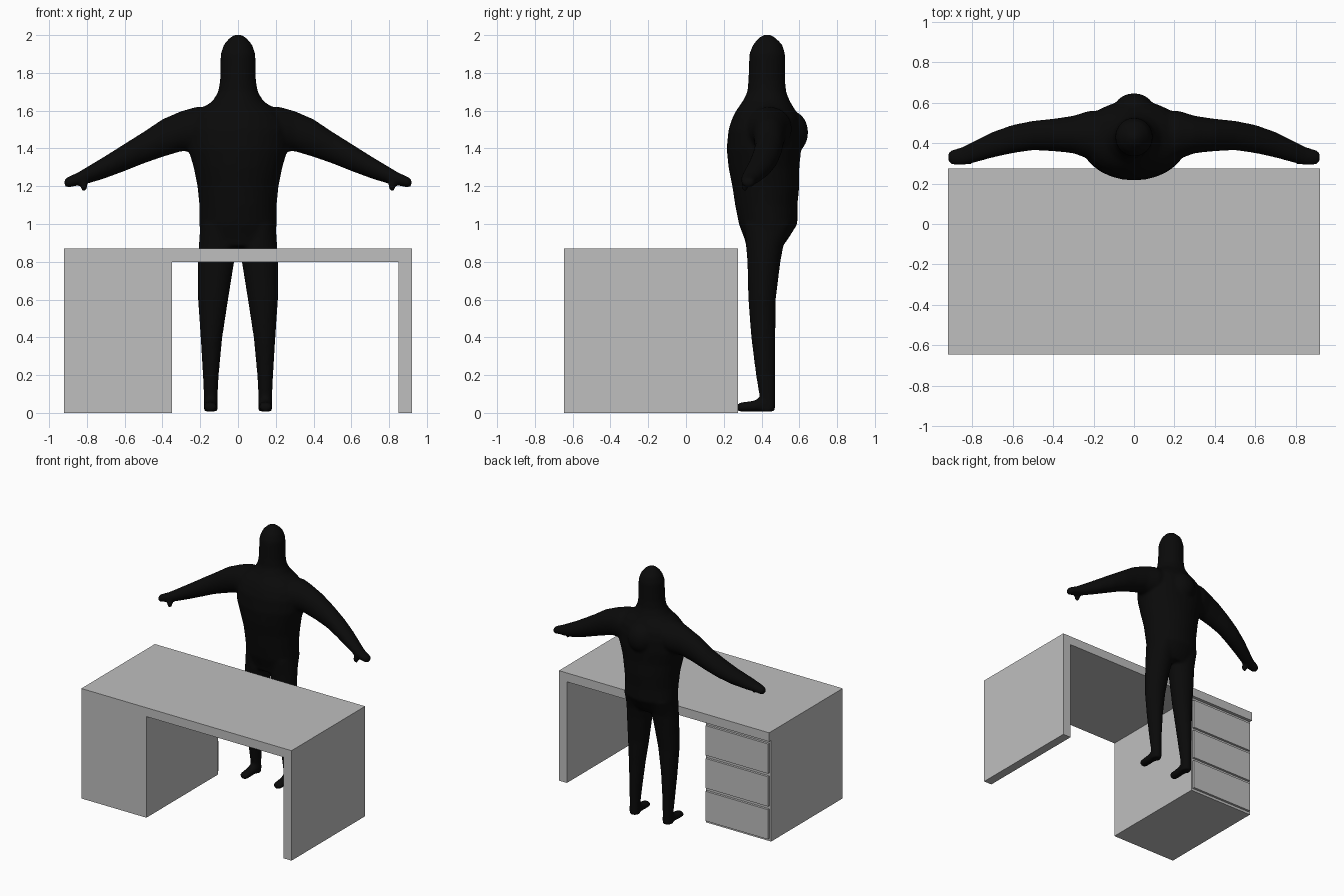
import bpy, bmesh, math
from mathutils import Vector

cube = bpy.data.objects.get("Cube")
if cube:
    bpy.data.objects.remove(cube, do_unlink=True)


def make_material(name, value):
    mat = bpy.data.materials.new(name)
    mat.use_nodes = True
    colour = (value, value, value, 1)
    mat.diffuse_color = colour
    mat.node_tree.nodes["Principled BSDF"].inputs["Base Color"].default_value = colour
    return mat


grey = make_material("desk grey", 0.52)
black = make_material("figure black", 0.003)


def finish(bm, name, mat):
    bmesh.ops.recalc_face_normals(bm, faces=bm.faces)
    mesh = bpy.data.meshes.new(name)
    bm.to_mesh(mesh)
    bm.free()
    mesh.materials.append(mat)
    obj = bpy.data.objects.new(name, mesh)
    bpy.context.collection.objects.link(obj)
    return obj


def box(name, low, high):
    low, high = Vector(low), Vector(high)
    bm = bmesh.new()
    bmesh.ops.create_cube(bm, size=1)
    for v in bm.verts:
        v.co = (low + high) / 2 + v.co * (high - low)
    return finish(bm, name, grey)


def loft(bm, axis, rings, side=1, sides=28):
    """Rings: position on axis, then low and high limits on the other two axes."""
    others = [i for i in range(3) if i != axis]
    loops = []
    for pos, a0, a1, b0, b1 in rings:
        loop = []
        for k in range(sides):
            t = math.tau * k / sides
            p = Vector()
            p[axis] = pos
            p[others[0]] = (a0 + a1) / 2 + (a1 - a0) / 2 * math.cos(t)
            p[others[1]] = (b0 + b1) / 2 + (b1 - b0) / 2 * math.sin(t)
            p.x *= side
            loop.append(bm.verts.new(p))
        loops.append(loop)
    for r, s in zip(loops, loops[1:]):
        for k in range(sides):
            n = (k + 1) % sides
            bm.faces.new((r[k], r[n], s[n], s[k]))
    bm.faces.new(loops[0])
    bm.faces.new(loops[-1])


def blob(bm, centre, radii):
    made = bmesh.ops.create_uvsphere(bm, u_segments=20, v_segments=12, radius=1)
    for v in made["verts"]:
        v.co = Vector(centre) + v.co * Vector(radii)


# Desk: top, side panel and drawer pedestal
front, back = -0.645, 0.275
box("desk_top", (-0.92, front, 0.8), (0.92, back, 0.87))
box("desk_side_panel", (0.85, front, 0), (0.92, back, 0.8))
box("drawer_pedestal", (-0.92, front, 0), (-0.35, 0.25, 0.8))
for i in range(3):
    z = 0.02 + i * 0.26
    box(f"drawer_front_{i + 1}", (-0.905, 0.25, z), (-0.36, 0.268, z + 0.235))

# Standing figure: height, half width, front and back limits
torso = [(0.88, 0.19, 0.32, 0.51), (0.92, 0.2, 0.31, 0.54),
         (1.0, 0.205, 0.28, 0.59), (1.1, 0.205, 0.26, 0.59),
         (1.2, 0.215, 0.245, 0.6), (1.3, 0.235, 0.225, 0.6),
         (1.4, 0.265, 0.215, 0.61), (1.5, 0.27, 0.225, 0.61),
         (1.56, 0.25, 0.245, 0.6), (1.6, 0.21, 0.265, 0.58),
         (1.65, 0.135, 0.3, 0.55), (1.7, 0.105, 0.325, 0.53),
         (1.76, 0.095, 0.33, 0.525), (1.9, 0.092, 0.335, 0.525),
         (1.95, 0.075, 0.355, 0.51), (1.985, 0.045, 0.385, 0.475),
         (2.002, 0.018, 0.41, 0.45)]
leg = [(1.0, 0.02, 0.2, 0.31, 0.56), (0.88, 0.0, 0.208, 0.318, 0.515),
       (0.8, 0.02, 0.212, 0.325, 0.5), (0.6, 0.052, 0.212, 0.33, 0.475),
       (0.4, 0.083, 0.198, 0.345, 0.473), (0.2, 0.102, 0.186, 0.37, 0.473),
       (0.08, 0.108, 0.181, 0.39, 0.473), (0.008, 0.108, 0.181, 0.385, 0.473)]
foot = [(0.27, 0.125, 0.165, 0.012, 0.045), (0.285, 0.11, 0.182, 0.006, 0.055),
        (0.36, 0.11, 0.182, 0.006, 0.065), (0.42, 0.11, 0.18, 0.006, 0.09),
        (0.468, 0.115, 0.175, 0.006, 0.08)]
arm = [(0.12, 0.3, 0.56, 1.4, 1.62), (0.22, 0.32, 0.56, 1.385, 1.62),
       (0.3, 0.35, 0.535, 1.385, 1.598), (0.4, 0.36, 0.52, 1.355, 1.555),
       (0.5, 0.365, 0.51, 1.32, 1.488), (0.6, 0.35, 0.49, 1.28, 1.425),
       (0.7, 0.328, 0.455, 1.243, 1.362), (0.8, 0.3, 0.405, 1.212, 1.302),
       (0.85, 0.29, 0.38, 1.203, 1.272), (0.9, 0.293, 0.366, 1.192, 1.25),
       (0.92, 0.31, 0.352, 1.2, 1.238)]
bm = bmesh.new()
loft(bm, 2, [(z, -w, w, y0, y1) for z, w, y0, y1 in torso])
blob(bm, (0, 0.565, 1.485), (0.1, 0.082, 0.11))
for side in (1, -1):
    loft(bm, 2, leg, side)
    loft(bm, 1, foot, side)
    loft(bm, 0, arm, side)
    blob(bm, (side * 0.815, 0.312, 1.205), (0.02, 0.02, 0.034))
figure = finish(bm, "standing_figure", black)

# Fuse the limbs into one soft skin
remesh = figure.modifiers.new("fuse", 'REMESH')
remesh.mode = 'VOXEL'
remesh.voxel_size = 0.011
remesh.use_smooth_shade = True
smooth = figure.modifiers.new("soften", 'SMOOTH')
smooth.factor = 0.5
smooth.iterations = 6
